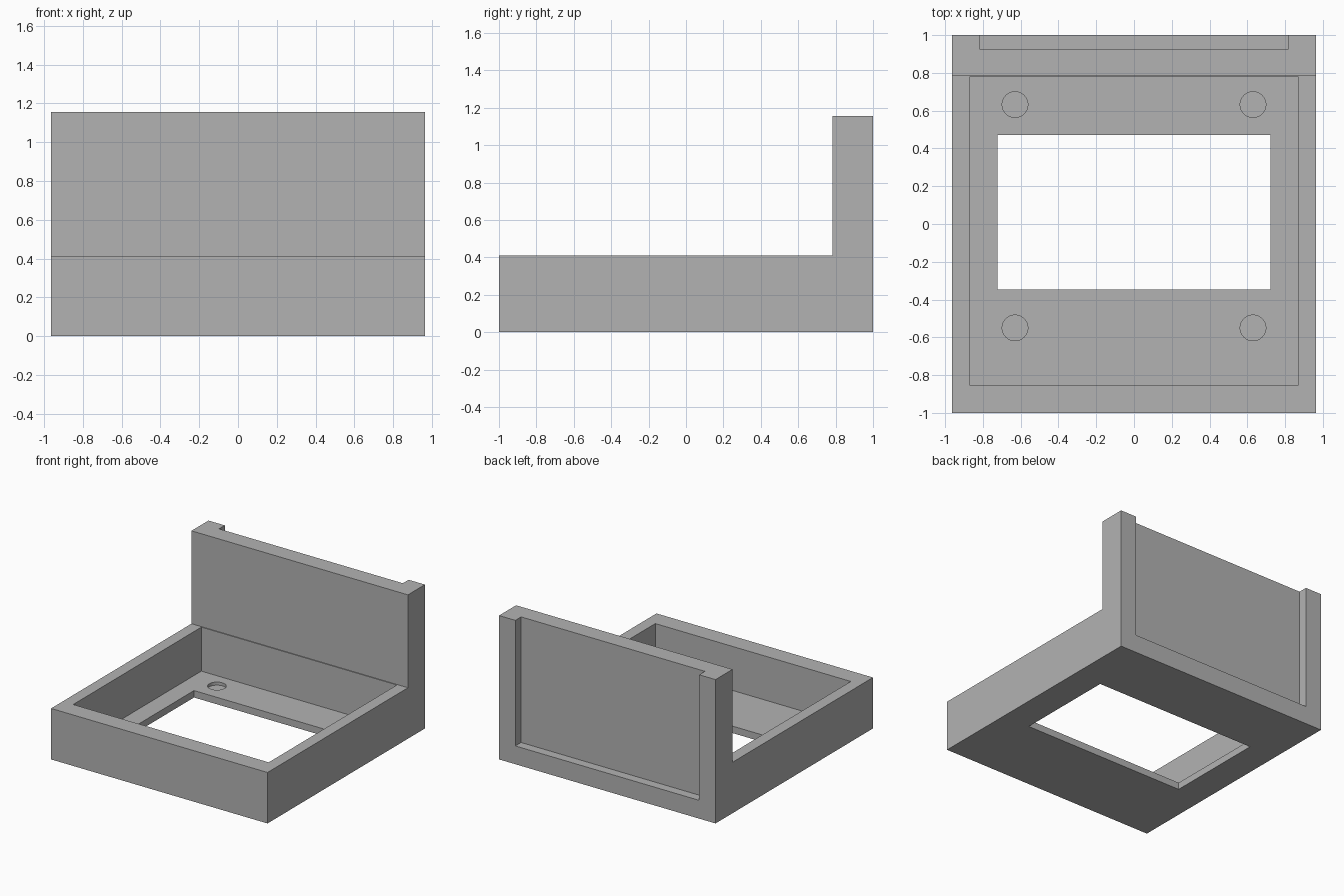
import bpy
import bmesh
from mathutils import Matrix, Vector

cube = bpy.data.objects.get("Cube")
if cube:
    bpy.data.objects.remove(cube, do_unlink=True)

# Main dimensions
HALF_W = 0.963      # half width of the whole body
RIM_Z = 0.41        # top of the tray
WALL_Z = 1.157      # top of the back wall
WALL_Y = 0.784      # front face of the back wall
FLOOR_Z = 0.056     # tray floor thickness
HOLE_R = 0.068

grey = bpy.data.materials.new("plain grey")
grey.use_nodes = True
grey.diffuse_color = (0.45, 0.45, 0.45, 1)
grey.node_tree.nodes["Principled BSDF"].inputs["Base Color"].default_value = grey.diffuse_color


def add_object(name, bm):
    bmesh.ops.recalc_face_normals(bm, faces=bm.faces)
    mesh = bpy.data.meshes.new(name)
    bm.to_mesh(mesh)
    bm.free()
    mesh.materials.append(grey)
    obj = bpy.data.objects.new(name, mesh)
    bpy.context.collection.objects.link(obj)
    return obj


def box(name, low, high):
    low, high = Vector(low), Vector(high)
    bm = bmesh.new()
    bmesh.ops.create_cube(bm, size=1)
    bmesh.ops.scale(bm, vec=high - low, verts=bm.verts)
    bmesh.ops.translate(bm, vec=(low + high) / 2, verts=bm.verts)
    return add_object(name, bm)


def cylinder(name, x, y, z_low, z_high):
    bm = bmesh.new()
    bmesh.ops.create_cone(bm, cap_ends=True, segments=48, radius1=HOLE_R, radius2=HOLE_R,
                          depth=z_high - z_low,
                          matrix=Matrix.Translation((x, y, (z_low + z_high) / 2)))
    return add_object(name, bm)


# L-shaped side profile, extruded across the width
profile = [(-1, 0), (1, 0), (1, WALL_Z), (WALL_Y, WALL_Z), (WALL_Y, RIM_Z), (-1, RIM_Z)]
bm = bmesh.new()
side = bm.faces.new([bm.verts.new((-HALF_W, y, z)) for y, z in profile])
extruded = bmesh.ops.extrude_face_region(bm, geom=[side])["geom"]
bmesh.ops.translate(bm, vec=(2 * HALF_W, 0, 0),
                    verts=[v for v in extruded if isinstance(v, bmesh.types.BMVert)])
body = add_object("tray_with_back_wall", bm)

# Tray pocket, floor opening and the open-topped recess behind the wall
cutters = [
    box("pocket_cutter", (-0.87, -0.852, FLOOR_Z), (0.87, 0.777, 0.6)),
    box("opening_cutter", (-0.722, -0.348, -0.2), (0.722, 0.472, 0.3)),
    box("back_recess_cutter", (-0.818, 0.927, 0.147), (0.818, 1.2, 1.4)),
]
# Four shallow round sockets in the floor
for x in (-0.63, 0.63):
    for y in (-0.55, 0.632):
        cutters.append(cylinder("socket_cutter", x, y, FLOOR_Z - 0.025, 0.2))

for cutter in cutters:
    cutter.hide_render = True
    mod = body.modifiers.new(cutter.name, "BOOLEAN")
    mod.operation = "DIFFERENCE"
    mod.solver = "EXACT"
    mod.object = cutter

# Bake the cuts and discard the cutters
depsgraph = bpy.context.evaluated_depsgraph_get()
baked = bpy.data.meshes.new_from_object(body.evaluated_get(depsgraph))
body.modifiers.clear()
body.data = baked
for cutter in cutters:
    bpy.data.objects.remove(cutter, do_unlink=True)

# Smooth only the socket walls, keeping every edge of the body sharp
bpy.ops.object.select_all(action="DESELECT")
body.select_set(True)
bpy.context.view_layer.objects.active = body
bpy.ops.object.shade_smooth_by_angle()
